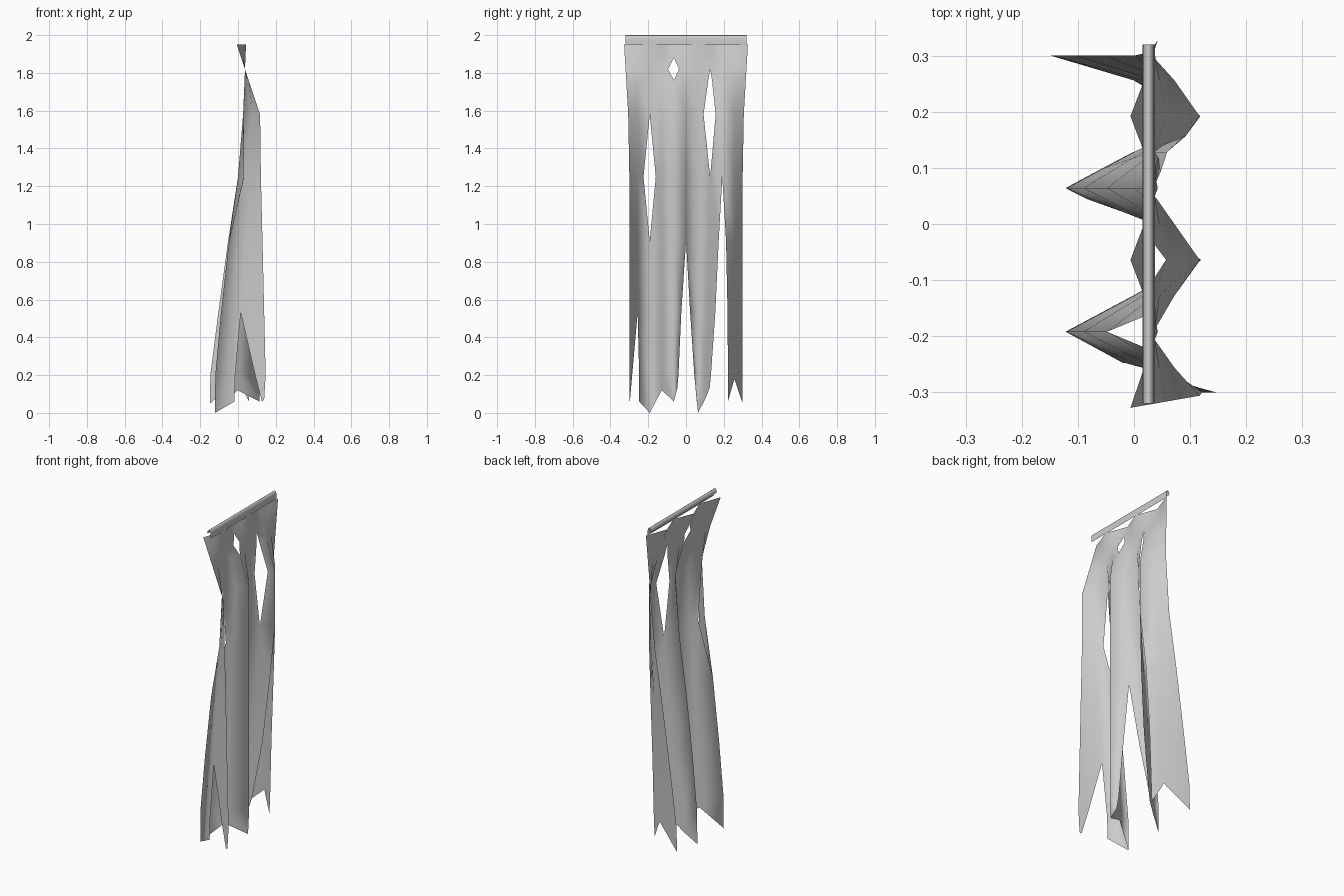
import bpy, bmesh, math

if "Cube" in bpy.data.objects:
    bpy.data.objects.remove(bpy.data.objects["Cube"])

# Sheet layout: 11 columns across y, rows down z
COLS = [-0.32 + 0.064 * j for j in range(11)]
ROWS = [1.95, 1.88, 1.82, 1.76, 1.58, 1.25, 0.91, 0.53, 0.2, 0.0]
LAST = len(ROWS) - 1
# Hem height of each column (ragged bottom edge)
HEM = [0.07, 0.06, 0.0, 0.12, 0.06, 0.12, 0.0, 0.07, 0.1, 0.18, 0.05]

# Tears: (column, row) -> y of the left lip and of the right lip
TEARS = {
    (1, 8): (-0.285, -0.248), (1, 9): (-0.297, -0.248),
    (2, 5): (-0.225, -0.16),
    (4, 2): (-0.095, -0.037),
    (5, 7): (-0.025, 0.022), (5, 8): (-0.04, 0.044), (5, 9): (-0.046, 0.057),
    (7, 3): (0.118, 0.138), (7, 4): (0.093, 0.157),
    (8, 6): (0.173, 0.212), (8, 7): (0.155, 0.22),
    (8, 8): (0.132, 0.222), (8, 9): (0.125, 0.222),
}
# Hem heights where the two lips of a tear differ
LIP_HEM = {(5, 0): 0.13, (5, 1): 0.06, (8, 0): 0.13, (8, 1): 0.06}
SHIFT = {(7, 7): 0.118, (7, 8): 0.1, (7, 9): 0.1}


def lerp_table(z, table):
    for (z0, a), (z1, b) in zip(table, table[1:]):
        if z >= z1:
            return a + (b - a) * min(1, (z0 - z) / (z0 - z1))
    return table[-1][1]


OUT = [(1.82, 0.037), (1.58, 0.117), (0.91, 0.119), (0.2, 0.12), (0.0, 0.11)]
BACK = [(1.82, 0.037), (1.58, 0.027), (1.25, 0.0), (0.91, -0.048),
        (0.53, -0.09), (0.2, -0.12), (0.0, -0.122)]
WIDTH = [(1.82, 0.32), (1.58, 0.306), (1.25, 0.30), (0.0, 0.30)]


def fold_x(y, z):
    """Zigzag pleats that open out towards the hem."""
    w = lerp_table(z, WIDTH)
    if abs(y) > 0.256:
        y = math.copysign(0.256 + (abs(y) - 0.256) * 0.064 / (w - 0.256), y)
    t = (y + 0.32) / 0.128
    f = abs(((t + 1) % 2) - 1)
    x = lerp_table(z, OUT) * (1 - f) + lerp_table(z, BACK) * f
    flare = max(0, (abs(y) - 0.256) / 0.064) * max(0, min(1, (1.4 - z) / 1.2))
    return x * (1 + 0.22 * flare)


def point(j, i, side):
    z = ROWS[i]
    y = COLS[j]
    if j in (0, 10):
        y = math.copysign(lerp_table(z, WIDTH), y)
    y = SHIFT.get((j, i), y)
    if (j, i) in TEARS:
        y = TEARS[(j, i)][side]
    if i == LAST:
        z = LIP_HEM.get((j, side), HEM[j])
    return (fold_x(y, z), y, z)


bm = bmesh.new()


def quad(*pts):
    bm.faces.new([bm.verts.new(p) for p in pts])


# Hanging pleated cloth
for i in range(LAST):
    for j in range(10):
        quad(point(j, i, 1), point(j, i + 1, 1),
             point(j + 1, i + 1, 0), point(j + 1, i, 0))

# Rolled top hem
ARC = [(0.026 + 0.011 * math.cos(a), 1.975 + 0.025 * math.sin(a))
       for a in (math.pi * k / 6 for k in range(7))]
ARC.insert(0, (0.037, 1.95))
for (x0, z0), (x1, z1) in zip(ARC, ARC[1:]):
    for y0, y1 in zip(COLS, COLS[1:]):
        quad((x1, y0, z1), (x0, y0, z0), (x0, y1, z0), (x1, y1, z1))

bmesh.ops.remove_doubles(bm, verts=bm.verts, dist=0.0005)
bmesh.ops.recalc_face_normals(bm, faces=bm.faces)
mesh = bpy.data.meshes.new("tattered_cloth")
bm.to_mesh(mesh)
bm.free()
cloth = bpy.data.objects.new("tattered_cloth", mesh)
bpy.context.collection.objects.link(cloth)
for p in mesh.polygons:
    p.use_smooth = True
